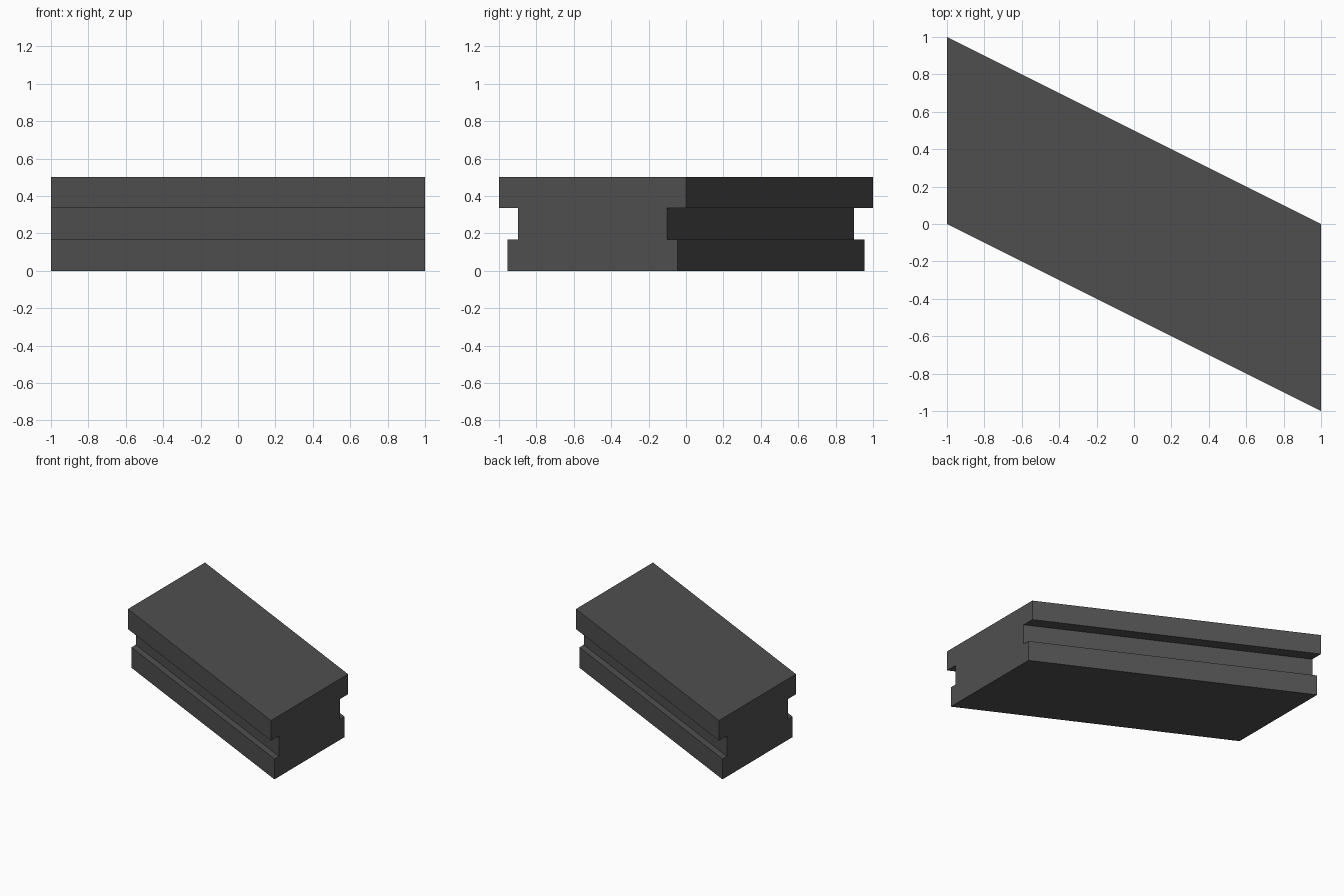
import bpy, bmesh

if "Cube" in bpy.data.objects:
    bpy.data.objects.remove(bpy.data.objects["Cube"])

# One flat colour for the whole block
grey = bpy.data.materials.new("dark_grey")
grey.diffuse_color = (0.078, 0.078, 0.078, 1)
grey.use_nodes = True
grey.node_tree.nodes["Principled BSDF"].inputs["Base Color"].default_value = grey.diffuse_color

# Half profile (half width in y, height z): base, recessed groove, wide top
half = [(0.455, 0), (0.455, 0.168), (0.398, 0.168),
        (0.398, 0.335), (0.5, 0.335), (0.5, 0.5)]
profile = half + [(-y, z) for y, z in reversed(half)]

# Skewed grooved block: the profile swept along x while sliding towards -y
bm = bmesh.new()
ring_left, ring_right = [[bm.verts.new((x, y - x / 2, z)) for y, z in profile]
                         for x in (-1, 1)]
n = len(profile)
bm.faces.new(ring_left)
bm.faces.new(ring_right[::-1])
for i in range(n):
    j = (i + 1) % n
    bm.faces.new((ring_left[i], ring_right[i], ring_right[j], ring_left[j]))
bmesh.ops.recalc_face_normals(bm, faces=bm.faces)

mesh = bpy.data.meshes.new("skewed_grooved_block")
bm.to_mesh(mesh)
bm.free()
mesh.materials.append(grey)
bpy.context.collection.objects.link(bpy.data.objects.new("skewed_grooved_block", mesh))
